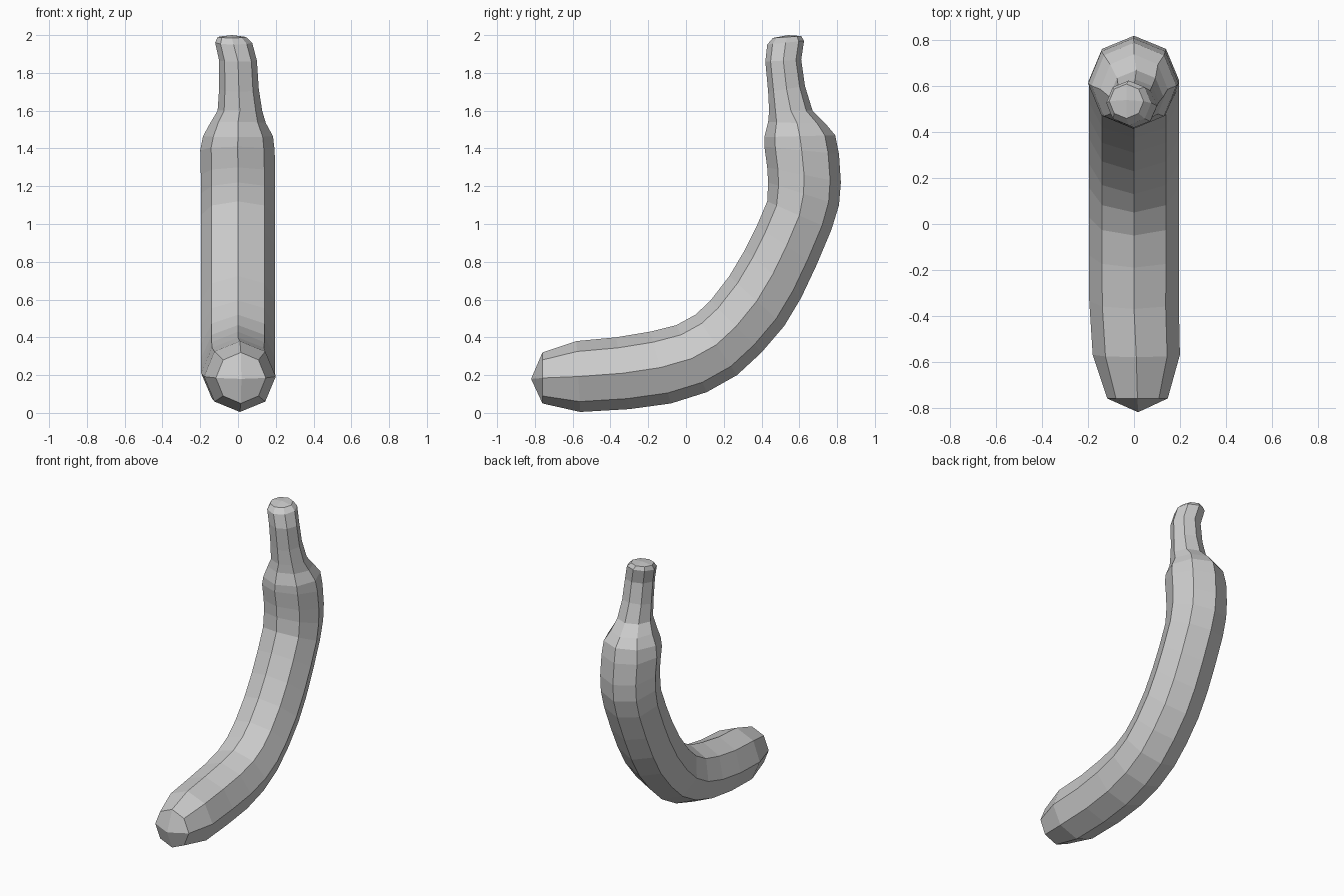
import bpy, bmesh, math
from mathutils import Vector

if "Cube" in bpy.data.objects:
    bpy.data.objects.remove(bpy.data.objects["Cube"])

# Stations along the fruit: inner (y, z), outer (y, z), x centre, x half-width
stations = [
    (-.76, .32, -.76, .05, .015, .132),
    (-.58, .38, -.56, .005, .01, .19),
    (-.37, .40, -.30, .02, 0, .195),
    (-.19, .43, -.08, .05, 0, .197),
    (-.05, .465, .11, .11, 0, .197),
    (.05, .52, .27, .20, 0, .197),
    (.13, .595, .40, .32, 0, .197),
    (.23, .725, .52, .46, 0, .197),
    (.31, .86, .61, .61, 0, .197),
    (.375, .99, .69, .78, 0, .197),
    (.43, 1.12, .77, .97, 0, .197),
    (.435, 1.22, .81, 1.10, 0, .197),
    (.43, 1.30, .82, 1.22, 0, .197),
    (.415, 1.41, .81, 1.37, -.003, .197),
    (.415, 1.46, .79, 1.47, 0, .185),
    (.435, 1.54, .74, 1.53, 0, .147),
    (.44, 1.60, .67, 1.60, .01, .118),
    (.435, 1.70, .63, 1.73, .005, .105),
    (.42, 1.86, .61, 1.87, 0, .1),
    (.43, 1.95, .625, 1.97, -.023, .098),
    (.46, 1.985, .61, 1.995, -.033, .075),
]

bm = bmesh.new()
SIDES = 8


def ring(yi, zi, yo, zo, cx, half):
    """Eight-sided section spanning the inner and outer profile points."""
    inner, outer = Vector((cx, yi, zi)), Vector((cx, yo, zo))
    mid, arm = (inner + outer) / 2, (outer - inner) / 2
    return [bm.verts.new(mid + arm * math.cos(a) + Vector((half * math.sin(a), 0, 0)))
            for a in (math.tau * i / SIDES for i in range(SIDES))]


def cap(loop, point):
    """Close an end with four quads meeting at a point."""
    c = bm.verts.new(point)
    for i in range(0, SIDES, 2):
        bm.faces.new((c, loop[i], loop[i + 1], loop[(i + 2) % SIDES]))


# Body and stem skin
rings = [ring(*s) for s in stations]
for a, b in zip(rings, rings[1:]):
    for i in range(SIDES):
        j = (i + 1) % SIDES
        bm.faces.new((a[i], a[j], b[j], b[i]))

# Blossom tip and stem end
cap(rings[0], (.018, -.82, .18))
cap(rings[-1], (-.033, .54, 2.0))

bmesh.ops.recalc_face_normals(bm, faces=bm.faces)
mesh = bpy.data.meshes.new("banana")
bm.to_mesh(mesh)
bm.free()
bpy.context.collection.objects.link(bpy.data.objects.new("banana", mesh))
